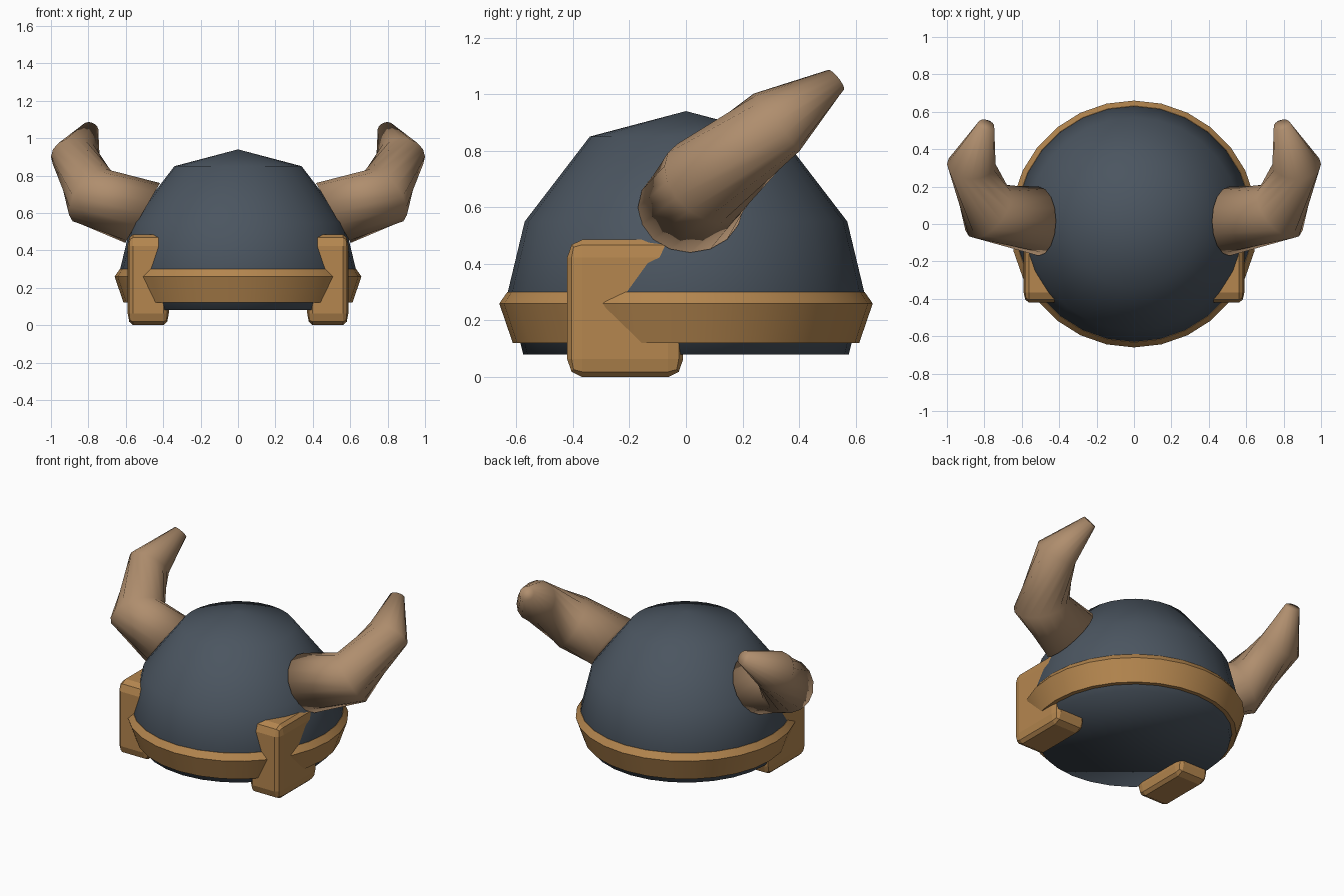
import bpy, bmesh, math
from mathutils import Vector

if "Cube" in bpy.data.objects:
    bpy.data.objects.remove(bpy.data.objects["Cube"])


def material(name, rgb):
    m = bpy.data.materials.new(name)
    m.diffuse_color = (*rgb, 1)
    m.use_nodes = True
    m.node_tree.nodes["Principled BSDF"].inputs["Base Color"].default_value = m.diffuse_color
    return m


STEEL = material("dark_steel", (0.070, 0.091, 0.117))
BRASS = material("brass", (0.46, 0.24, 0.078))
HORN = material("horn", (0.43, 0.27, 0.155))


def finish(bm, name, mat, smooth=True):
    bmesh.ops.recalc_face_normals(bm, faces=bm.faces)
    for f in bm.faces:
        f.smooth = smooth
    me = bpy.data.meshes.new(name)
    bm.to_mesh(me)
    bm.free()
    me.materials.append(mat)
    ob = bpy.data.objects.new(name, me)
    bpy.context.collection.objects.link(ob)
    return ob


def bridge(bm, a, b):
    n = len(a)
    for i in range(n):
        bm.faces.new((a[i], a[(i + 1) % n], b[(i + 1) % n], b[i]))


def ring(bm, centre, normal, radius, n):
    # circle of vertices square to the given normal
    nrm = Vector(normal).normalized()
    u = Vector((0, 1, 0)) if abs(nrm.z) > 0.99 else Vector((0, 0, 1))
    u = (u - nrm * u.dot(nrm)).normalized()
    v = nrm.cross(u)
    c = Vector(centre)
    return [bm.verts.new(c + radius * (math.cos(t) * u + math.sin(t) * v))
            for t in (2 * math.pi * i / n for i in range(n))]


SEG = 28

# Dome: revolved profile with a pole on top and a closed underside
bm = bmesh.new()
rings = [ring(bm, (0, 0, z), (0, 0, 1), r, SEG)
         for r, z in ((0.575, 0.08), (0.63, 0.30), (0.57, 0.55), (0.34, 0.85))]
for a, b in zip(rings, rings[1:]):
    bridge(bm, a, b)
pole = bm.verts.new((0, 0, 0.94))
for i in range(SEG):
    bm.faces.new((rings[-1][i], rings[-1][(i + 1) % SEG], pole))
bm.faces.new(rings[0])
finish(bm, "dome", STEEL)

# Rim band: closed profile revolved around the dome
bm = bmesh.new()
rings = [ring(bm, (0, 0, z), (0, 0, 1), r, SEG)
         for r, z in ((0.57, 0.12), (0.612, 0.12), (0.66, 0.26), (0.632, 0.30), (0.58, 0.30))]
for a, b in zip(rings, rings[1:] + rings[:1]):
    bridge(bm, a, b)
band = finish(bm, "rim_band", BRASS)
bpy.context.view_layer.objects.active = band
band.select_set(True)
bpy.ops.object.shade_smooth_by_angle(angle=math.radians(50))
band.select_set(False)

# Horn stations: centre, normal, radius
STATIONS = (((0.51, 0.015, 0.60), (0.86, 0, 0.5), 0.185),
            ((0.78, 0.07, 0.69), (0.68, 0.51, 0.52), 0.17),
            ((0.87, 0.32, 0.90), (0.0, 0.78, 0.62), 0.13),
            ((0.79, 0.53, 1.05), (-0.25, 0.76, 0.6), 0.045))

for side, s in (("right", 1), ("left", -1)):
    # Curved horn
    bm = bmesh.new()
    rings = [ring(bm, c, n, r, 16) for c, n, r in STATIONS]
    for a, b in zip(rings, rings[1:]):
        bridge(bm, a, b)
    bm.faces.new(rings[0])
    bm.faces.new(rings[-1])
    for v in bm.verts:
        v.co.x *= s
    finish(bm, side + "_horn", HORN)

    # Cheek guard: bevelled block sunk into the dome
    bm = bmesh.new()
    bmesh.ops.create_cube(bm, size=1)
    bmesh.ops.bevel(bm, geom=bm.edges[:], offset=0.13, segments=2,
                    profile=0.5, affect='EDGES')
    for v in bm.verts:
        v.co = (s * (0.48 + v.co.x * 0.22), -0.215 + v.co.y * 0.41, 0.243 + v.co.z * 0.486)
    finish(bm, side + "_cheek_guard", BRASS, smooth=False)
